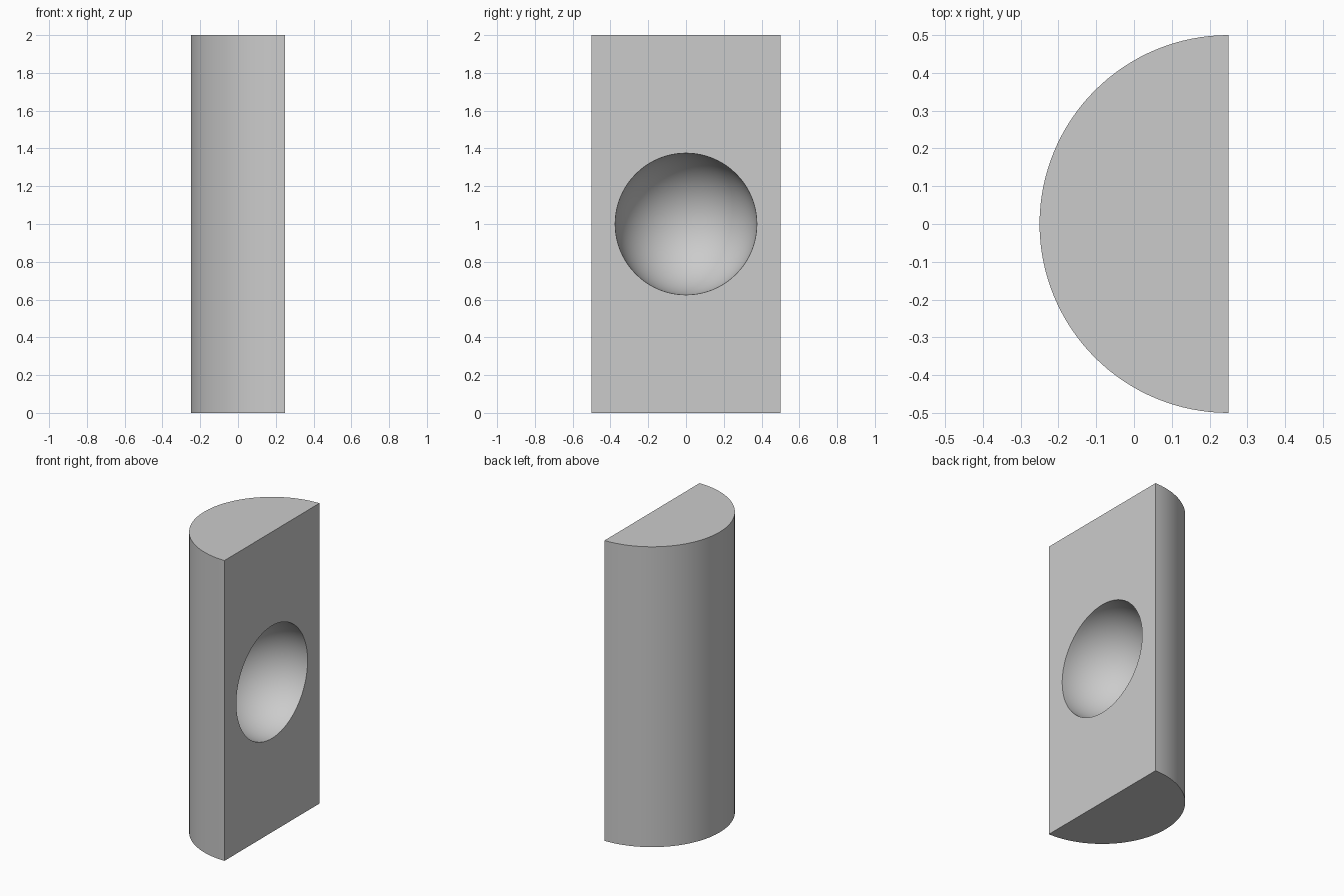
import bpy, bmesh
from math import sin, cos, pi

cube = bpy.data.objects.get("Cube")
if cube:
    bpy.data.objects.remove(cube, do_unlink=True)

RADIUS, HEIGHT, FLAT_X = 0.5, 2.0, 0.25
BOWL_RADIUS, BOWL_Z = 0.375, 1.0
ARC_STEPS, RIM_STEPS, BOWL_RINGS = 64, 96, 24

grey = bpy.data.materials.new("plain grey")
grey.use_nodes = True
colour = (0.6, 0.6, 0.6, 1)
grey.diffuse_color = colour
grey.node_tree.nodes["Principled BSDF"].inputs["Base Color"].default_value = colour

bm = bmesh.new()


def arc(z):
    """Half circle bulging towards -x, from the back edge to the front edge."""
    angles = [pi / 2 + pi * i / ARC_STEPS for i in range(ARC_STEPS + 1)]
    return [bm.verts.new((FLAT_X + RADIUS * cos(a), RADIUS * sin(a), z)) for a in angles]


def ring(tilt):
    """Circle of the bowl, tilt measured from the rim towards the bottom."""
    r, x = BOWL_RADIUS * cos(tilt), FLAT_X - BOWL_RADIUS * sin(tilt)
    angles = [2 * pi * i / RIM_STEPS for i in range(RIM_STEPS)]
    return [bm.verts.new((x, r * cos(a), BOWL_Z + r * sin(a))) for a in angles]


# Half-round wall with its two end caps
bottom, top = arc(0), arc(HEIGHT)
for i in range(ARC_STEPS):
    bm.faces.new((bottom[i], bottom[i + 1], top[i + 1], top[i]))
bm.faces.new(top)
bm.faces.new(bottom[::-1])

# Hemispherical hollow
rings = [ring(pi / 2 * k / BOWL_RINGS) for k in range(BOWL_RINGS)]
pole = bm.verts.new((FLAT_X - BOWL_RADIUS, 0, BOWL_Z))
for i in range(RIM_STEPS):
    j = (i + 1) % RIM_STEPS
    for outer, inner in zip(rings, rings[1:]):
        bm.faces.new((outer[i], outer[j], inner[j], inner[i]))
    bm.faces.new((rings[-1][i], rings[-1][j], pole))

# Flat face around the hollow
open_edges = [e for e in bm.edges if e.is_boundary]
frame = [(bottom[0], top[0]), (bottom[-1], top[-1])]
for pair in frame:
    edge = bm.edges.get(pair) or bm.edges.new(pair)
    if edge not in open_edges:
        open_edges.append(edge)
for pair in ((bottom[0], bottom[-1]), (top[0], top[-1])):
    edge = bm.edges.get(pair)
    if edge not in open_edges:
        open_edges.append(edge)
bmesh.ops.triangle_fill(bm, edges=open_edges, use_beauty=True, normal=(1, 0, 0))
bmesh.ops.recalc_face_normals(bm, faces=bm.faces[:])

mesh = bpy.data.meshes.new("half_round_block")
bm.to_mesh(mesh)
bm.free()
mesh.materials.append(grey)
block = bpy.data.objects.new("half_round_block", mesh)
bpy.context.collection.objects.link(block)

# Smooth curved surfaces, crisp edges
bpy.ops.object.select_all(action='DESELECT')
block.select_set(True)
bpy.context.view_layer.objects.active = block
bpy.ops.object.shade_smooth_by_angle(angle=pi / 6)
